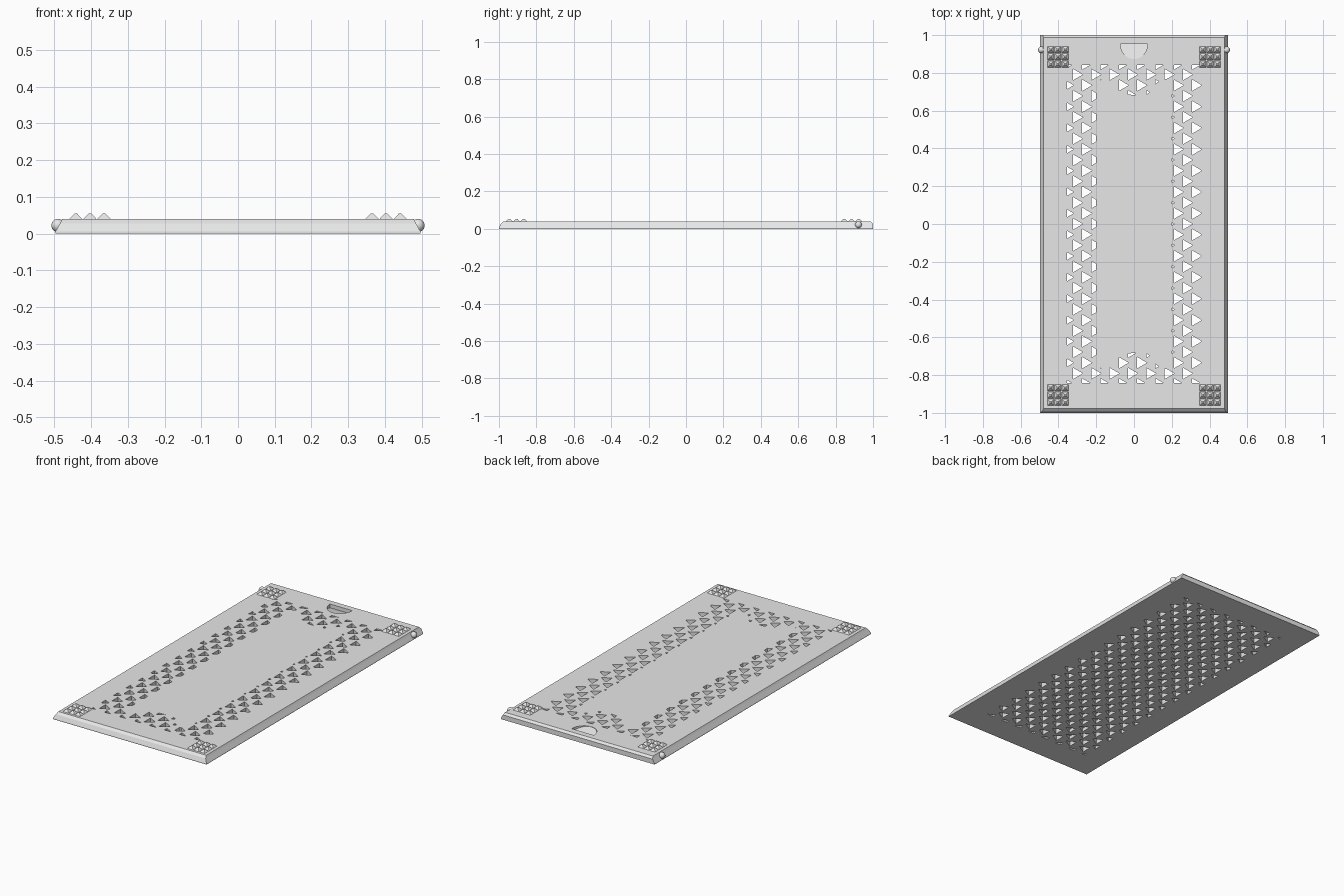
import bpy, bmesh, math
from mathutils import Vector

old = bpy.data.objects.get("Cube")
if old:
    bpy.data.objects.remove(old, do_unlink=True)

grey = bpy.data.materials.new("light grey")
grey.use_nodes = True
grey.diffuse_color = (0.8, 0.8, 0.8, 1)
grey.node_tree.nodes["Principled BSDF"].inputs["Base Color"].default_value = (0.8, 0.8, 0.8, 1)

TOP = 0.04


def finish(bm, name, helper=False):
    bmesh.ops.recalc_face_normals(bm, faces=bm.faces)
    mesh = bpy.data.meshes.new(name)
    bm.to_mesh(mesh)
    bm.free()
    ob = bpy.data.objects.new(name, mesh)
    bpy.context.collection.objects.link(ob)
    mesh.materials.append(grey)
    ob.hide_render = helper
    ob.hide_viewport = False
    return ob


def loft(bm, rings):
    """Skin matching rings of points and cap both ends."""
    loops = [[bm.verts.new(p) for p in ring] for ring in rings]
    for a, b in zip(loops, loops[1:]):
        for i in range(len(a)):
            j = (i + 1) % len(a)
            bm.faces.new((a[i], a[j], b[j], b[i]))
    bm.faces.new(loops[0][::-1])
    bm.faces.new(loops[-1])


def prism(bm, outline, z0, z1):
    loft(bm, [[(x, y, z) for x, y in outline] for z in (z0, z1)])


def clip(poly, axis, limit, sign):
    """Keep the part of a polygon where sign * coordinate <= limit."""
    out = []
    for i, a in enumerate(poly):
        b = poly[(i + 1) % len(poly)]
        da, db = sign * a[axis] - limit, sign * b[axis] - limit
        if da <= 0:
            out.append(a)
        if da * db < 0:
            out.append(a.lerp(b, da / (da - db)))
    return out


def cut(target, cutter):
    mod = target.modifiers.new("cut", "BOOLEAN")
    mod.operation = "DIFFERENCE"
    mod.solver = "EXACT"
    mod.object = cutter
    bpy.context.view_layer.update()
    deps = bpy.context.evaluated_depsgraph_get()
    mesh = bpy.data.meshes.new_from_object(target.evaluated_get(deps))
    target.modifiers.clear()
    target.data = mesh


# Lid panel: dovetail slope on sides and front, small chamfer at the back
bm = bmesh.new()
sections = [(0, 0.497, -1, 1), (0.005, 0.497, -1, 1),
            (0.028, 0.484, -0.99, 1), (TOP, 0.478, -0.976, 0.988)]
loft(bm, [[(-x, f, z), (x, f, z), (x, b, z), (-x, b, z)] for z, x, f, b in sections])
panel = finish(bm, "lid_panel")

# Vent holes: staggered triangles pointing to +x, clipped to a rectangle
DX, DY, HALF, LENGTH = 0.097, 0.0565, 0.03, 0.052
bm = bmesh.new()
for row in range(-15, 16):
    start = -0.371 if row % 2 else -0.323
    for col in range(8):
        x, y = start + col * DX, row * DY
        tri = [Vector((x, y - HALF)), Vector((x + LENGTH, y)), Vector((x, y + HALF))]
        for axis, limit in ((0, 0.355), (1, 0.842)):
            for sign in (1, -1):
                tri = clip(tri, axis, limit, sign)
        if len(tri) > 2:
            prism(bm, tri, -0.02, TOP + 0.02)
holes = finish(bm, "vent_cutter", True)

# Solid centre: vents stay blind under this outline
end = [(0.2, 0.765), (0.15, 0.77), (0.115, 0.742), (0.075, 0.69),
       (0, 0.683), (-0.085, 0.69), (-0.11, 0.755), (-0.2, 0.765)]
bm = bmesh.new()
prism(bm, end + [(x, -y) for x, y in reversed(end)], 0.02, TOP + 0.04)
centre = finish(bm, "centre_helper", True)
cut(holes, centre)
cut(panel, holes)

# Thumb notch: half disc with a floor sloping down towards the back
bm = bmesh.new()
arc = [(0.072 * math.cos(a), 0.953 - 0.08 * math.sin(a))
       for a in (math.pi * i / 20 for i in range(21))]
loft(bm, [[(x, y, TOP - 0.002 - (y - 0.873) * 0.25) for x, y in arc],
          [(x, y, TOP + 0.02) for x, y in arc]])
notch = finish(bm, "notch_cutter", True)
cut(panel, notch)

for helper in (holes, centre, notch):
    bpy.data.objects.remove(helper, do_unlink=True)

# Corner feet: three by three blunt pyramids
PITCH = 0.0385
for sx, side in ((1, "left"), (-1, "right")):
    for cy, place in ((0.885, "back"), (-0.906, "front")):
        bm = bmesh.new()
        for i in (-1, 0, 1):
            for j in (-1, 0, 1):
                x, y = sx * 0.403 + i * PITCH, cy + j * PITCH
                loft(bm, [[(x + u * r, y + v * r, z) for u, v in
                           ((-1, -1), (1, -1), (1, 1), (-1, 1))]
                          for r, z in ((0.0185, TOP - 0.002), (0.0175, TOP), (0.004, 0.054))])
        finish(bm, f"{place}_{side}_grip_foot")

    # Detent bump on the sloped side
    bm = bmesh.new()
    bmesh.ops.create_uvsphere(bm, u_segments=24, v_segments=12, radius=0.018)
    bmesh.ops.translate(bm, verts=bm.verts, vec=(sx * 0.49, 0.922, 0.022))
    for face in bm.faces:
        face.smooth = True
    finish(bm, f"{side}_detent_bump")
